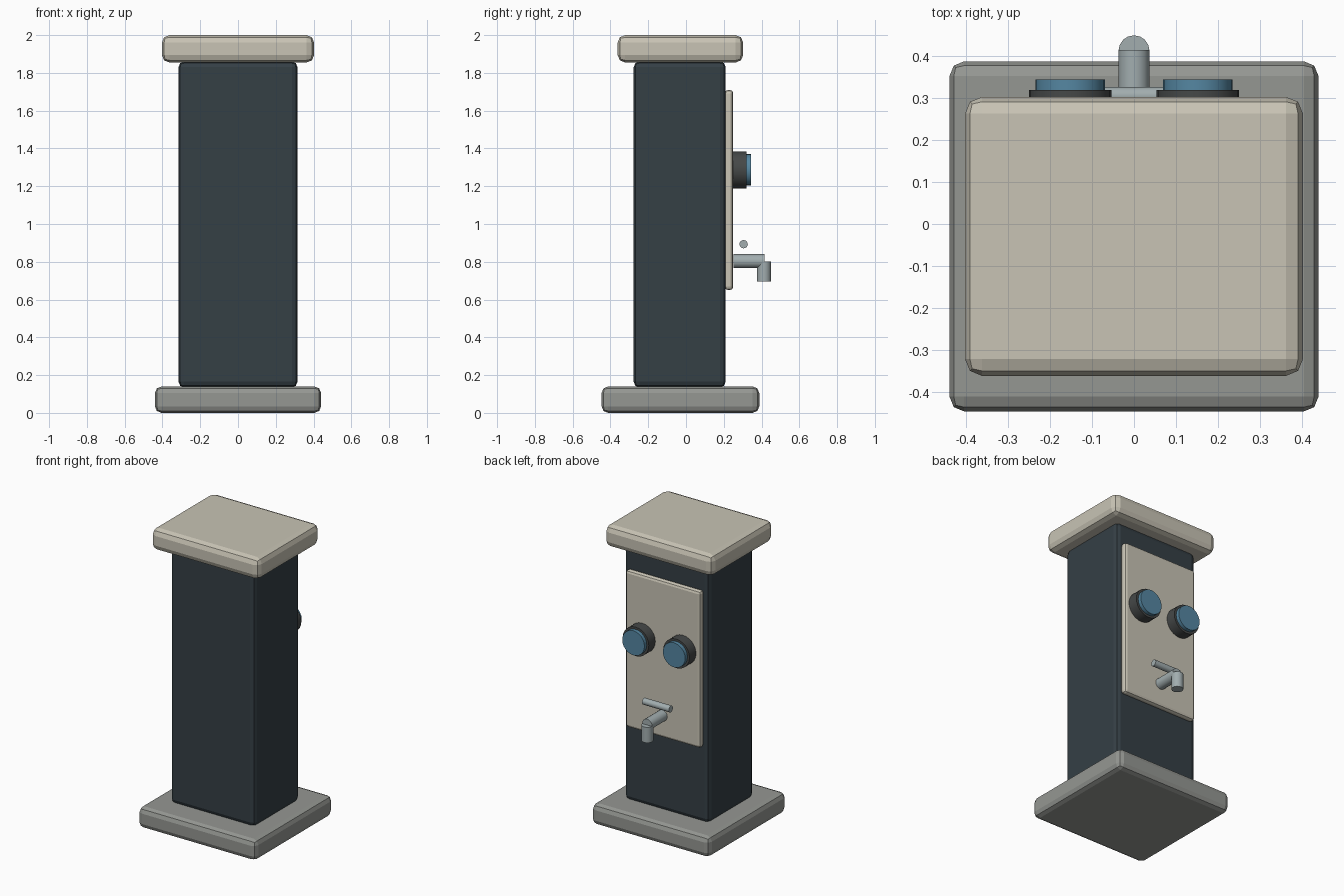
import bpy, math

if "Cube" in bpy.data.objects:
    bpy.data.objects.remove(bpy.data.objects["Cube"])


def material(name, rgb):
    m = bpy.data.materials.new(name)
    m.diffuse_color = (*rgb, 1)
    m.use_nodes = True
    m.node_tree.nodes["Principled BSDF"].inputs["Base Color"].default_value = m.diffuse_color
    return m


CREAM = material("cream", (0.58, 0.55, 0.46))
SLATE = material("slate", (0.035, 0.05, 0.06))
STONE = material("stone", (0.30, 0.31, 0.29))
RUBBER = material("dark_rubber", (0.06, 0.065, 0.065))
BLUE = material("blue", (0.09, 0.24, 0.36))
METAL = material("metal", (0.36, 0.42, 0.43))


def box(name, lo, hi, bevel, mat):
    """Bevelled box between two corners."""
    bpy.ops.mesh.primitive_cube_add(size=1, location=[(a + b) / 2 for a, b in zip(lo, hi)])
    o = bpy.context.object
    o.name = name
    o.scale = [b - a for a, b in zip(lo, hi)]
    bpy.ops.object.transform_apply(location=False, rotation=False, scale=True)
    mod = o.modifiers.new("bevel", 'BEVEL')
    mod.width = bevel
    mod.segments = 2
    o.data.materials.append(mat)


def cylinder(name, radius, length, loc, axis, mat, sides=24):
    """Cylinder centred on loc, along the given axis."""
    rot = {'X': (0, math.pi / 2, 0), 'Y': (math.pi / 2, 0, 0), 'Z': (0, 0, 0)}[axis]
    bpy.ops.mesh.primitive_cylinder_add(vertices=sides, radius=radius, depth=length,
                                        location=loc, rotation=rot)
    o = bpy.context.object
    o.name = name
    o.data.materials.append(mat)
    bpy.ops.object.shade_smooth_by_angle(angle=math.radians(35))


# Pillar: base, column, cap and the panel on the back
box("base", (-0.44, -0.447, 0), (0.44, 0.388, 0.14), 0.035, STONE)
box("column", (-0.315, -0.277, 0.135), (0.315, 0.21, 1.86), 0.03, SLATE)
box("cap", (-0.403, -0.362, 1.855), (0.403, 0.303, 2.0), 0.04, CREAM)
box("panel", (-0.28, 0.205, 0.65), (0.28, 0.25, 1.71), 0.018, CREAM)

# Pair of round gauges
for side, x in (("left", -0.152), ("right", 0.152)):
    cylinder(side + "_gauge_rim", 0.098, 0.075, (x, 0.2825, 1.287), 'Y', RUBBER)
    cylinder(side + "_gauge_lens", 0.083, 0.034, (x, 0.328, 1.287), 'Y', BLUE)

# Tap: pipe, spout and cross handle
cylinder("tap_pipe", 0.037, 0.163, (0, 0.3335, 0.803), 'Y', METAL, 16)
cylinder("tap_spout", 0.037, 0.105, (0, 0.413, 0.748), 'Z', METAL, 16)
cylinder("tap_handle", 0.022, 0.2, (0, 0.305, 0.893), 'X', METAL, 16)
